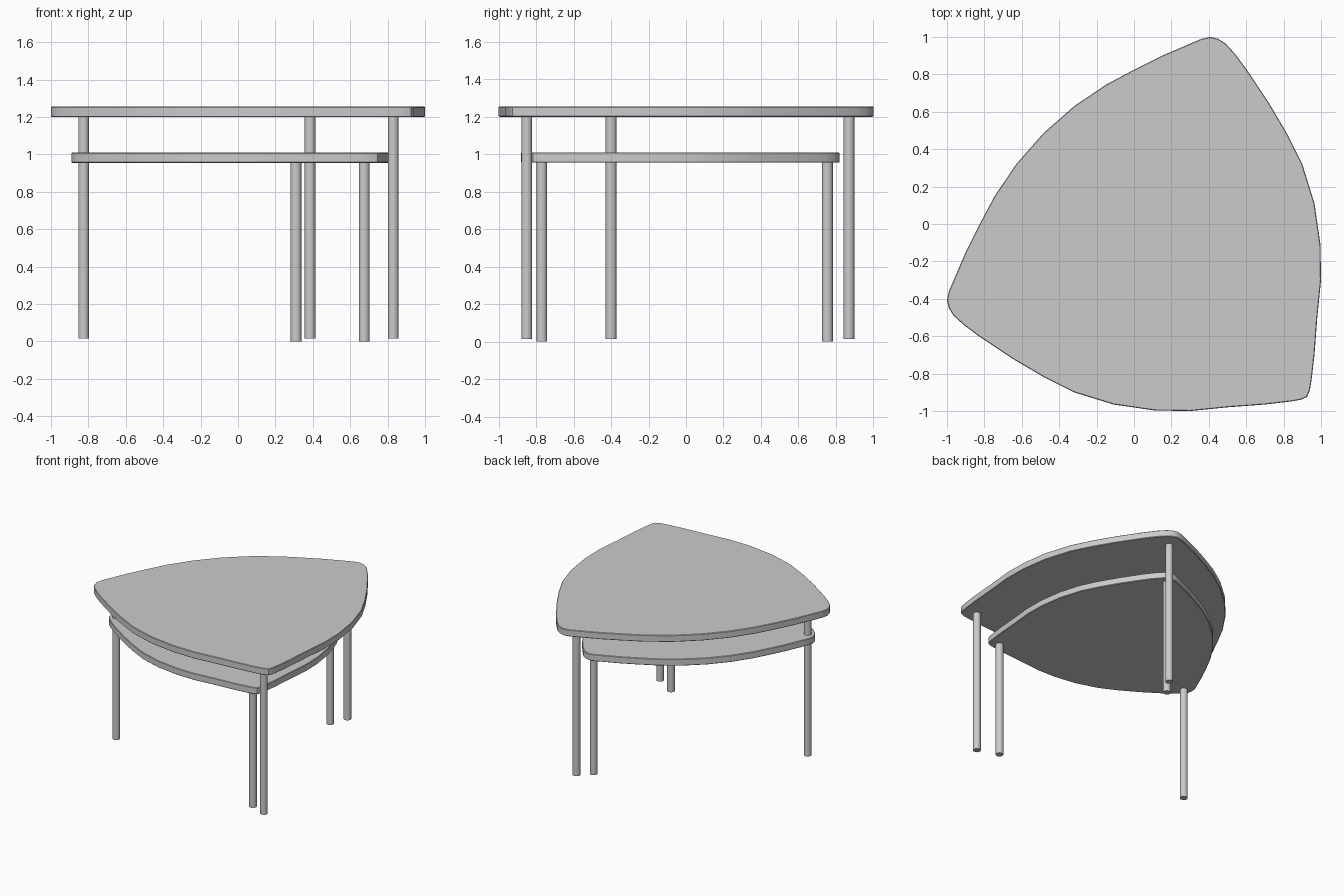
import bpy
import bmesh
import math

cube = bpy.data.objects.get("Cube")
if cube:
    bpy.data.objects.remove(cube, do_unlink=True)

# Single grey finish
grey = bpy.data.materials.new("light_grey")
grey.use_nodes = True
colour = (0.6, 0.6, 0.6, 1)
grey.diffuse_color = colour
grey.node_tree.nodes["Principled BSDF"].inputs["Base Color"].default_value = colour

# Half of the rounded-triangle outline, symmetric about the diagonal x = -y
HALF = [(.925, -.925), (.94, -.89), (.95, -.83), (.965, -.70), (.98, -.50),
        (1, -.30), (.997, -.11), (.965, .11), (.90, .32), (.82, .48),
        (.72, .65), (.60, .83), (.54, .91), (.49, .965), (.45, .99),
        (.41, 1), (.36, .99), (.29, .96), (.15, .90), (0, .825),
        (-.15, .745), (-.32, .63), (-.485, .485)]
OUTLINE = HALF + [(-y, -x) for x, y in reversed(HALF[1:-1])]


def finish(obj):
    obj.data.materials.append(grey)
    bpy.ops.object.select_all(action="DESELECT")
    obj.select_set(True)
    bpy.context.view_layer.objects.active = obj
    bpy.ops.object.shade_smooth_by_angle(angle=math.radians(30))


def make_top(name, scale, dx, dy, bottom, top):
    bm = bmesh.new()
    face = bm.faces.new([bm.verts.new((x * scale + dx, y * scale + dy, bottom))
                         for x, y in OUTLINE])
    result = bmesh.ops.extrude_face_region(bm, geom=[face], use_keep_orig=True)
    raised = [v for v in result["geom"] if isinstance(v, bmesh.types.BMVert)]
    bmesh.ops.translate(bm, verts=raised, vec=(0, 0, top - bottom))
    bmesh.ops.recalc_face_normals(bm, faces=bm.faces)
    mesh = bpy.data.meshes.new(name)
    bm.to_mesh(mesh)
    bm.free()
    obj = bpy.data.objects.new(name, mesh)
    bpy.context.collection.objects.link(obj)
    finish(obj)
    # Slightly eased edges
    bevel = obj.modifiers.new("eased_edge", "BEVEL")
    bevel.width = 0.004
    bevel.segments = 1
    bevel.limit_method = "ANGLE"
    bevel.angle_limit = math.radians(60)


def make_leg(name, x, y, bottom, top):
    bpy.ops.mesh.primitive_cylinder_add(vertices=24, radius=0.029, depth=top - bottom,
                                        location=(x, y, (top + bottom) / 2))
    obj = bpy.context.object
    obj.name = name
    finish(obj)


# Table tops
make_top("upper_top", 1, 0, 0, 1.2, 1.255)
make_top("lower_top", 0.85, -0.04, -0.03, 0.955, 1.01)

# Legs of the upper top; the right one also carries the lower top
make_leg("shared_right_leg", -0.825, -0.40, 0.015, 1.2)
make_leg("upper_back_leg", 0.385, 0.87, 0.015, 1.2)
make_leg("upper_front_leg", 0.83, -0.85, 0.015, 1.2)

# Legs of the lower top
make_leg("lower_back_leg", 0.31, 0.755, 0, 0.955)
make_leg("lower_front_leg", 0.675, -0.77, 0, 0.955)
